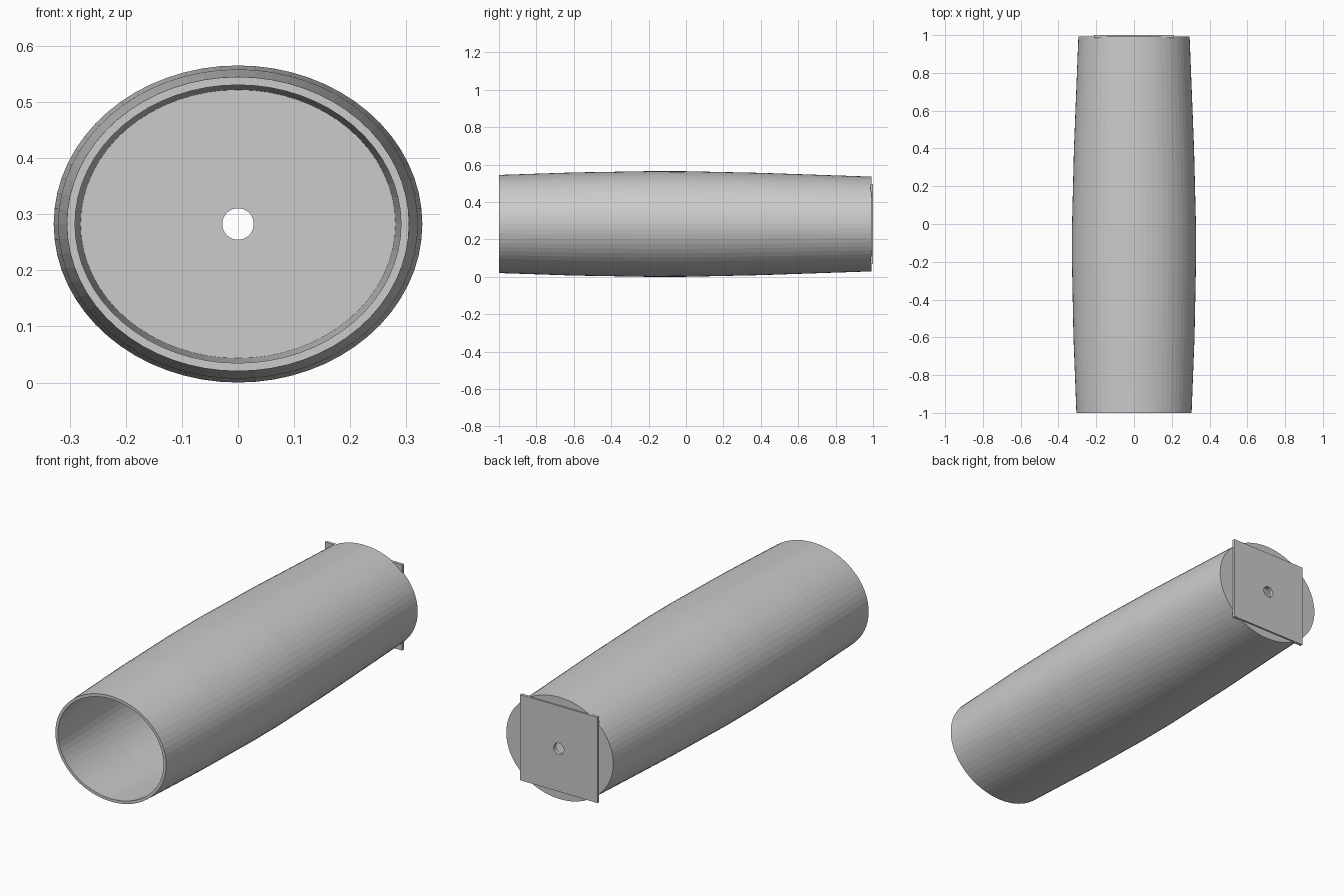
import bpy, bmesh, math

if "Cube" in bpy.data.objects:
    bpy.data.objects.remove(bpy.data.objects["Cube"])

N = 64          # sides around
CZ = 0.2825     # height of the axis
RATIO = 0.86    # ellipse height / width
WALL = 0.0145
HOLE = 0.028
ANGLES = [2 * math.pi * i / N for i in range(N)]


def ellipse(r, y, inset=0.0):
    rx, rz = r - inset, r * RATIO - inset
    return [(rx * math.cos(a), y, CZ + rz * math.sin(a)) for a in ANGLES]


def circle(r, y):
    return [(r * math.cos(a), y, CZ + r * math.sin(a)) for a in ANGLES]


def square(h, y):
    pts = []
    for a in ANGLES:
        c, s = math.cos(a), math.sin(a)
        k = h / max(abs(c), abs(s))
        pts.append((k * c, y, CZ + k * s))
    return pts


def ring_solid(name, rings, smooth=False):
    """Closed solid made by bridging a cyclic series of rings."""
    bm = bmesh.new()
    loops = [[bm.verts.new(p) for p in ring] for ring in rings]
    for k, a in enumerate(loops):
        b = loops[(k + 1) % len(loops)]
        for i in range(N):
            j = (i + 1) % N
            bm.faces.new((a[i], a[j], b[j], b[i]))
    bmesh.ops.recalc_face_normals(bm, faces=bm.faces)
    mesh = bpy.data.meshes.new(name)
    bm.to_mesh(mesh)
    bm.free()
    ob = bpy.data.objects.new(name, mesh)
    bpy.context.collection.objects.link(ob)
    return ob


# bulging elliptical tube, open at the front
profile = [(-1.0, 0.305), (-0.6, 0.3205), (-0.2, 0.3285), (0.0, 0.328),
           (0.4, 0.318), (0.98, 0.295)]
outer = [ellipse(r, y) for y, r in profile]
inner = [ellipse(r, y, WALL) for y, r in reversed(profile)]
ring_solid("barrel_shell", outer + inner)

# end disc with a centre hole
ring_solid("end_disc", [circle(HOLE, 0.98), ellipse(0.295, 0.98),
                        ellipse(0.2945, 0.992), circle(HOLE, 0.992)])

# square backing plate whose corners stick out past the barrel
ring_solid("square_plate", [circle(HOLE, 0.986), square(0.213, 0.986),
                            square(0.213, 1.0), circle(HOLE, 1.0)])
